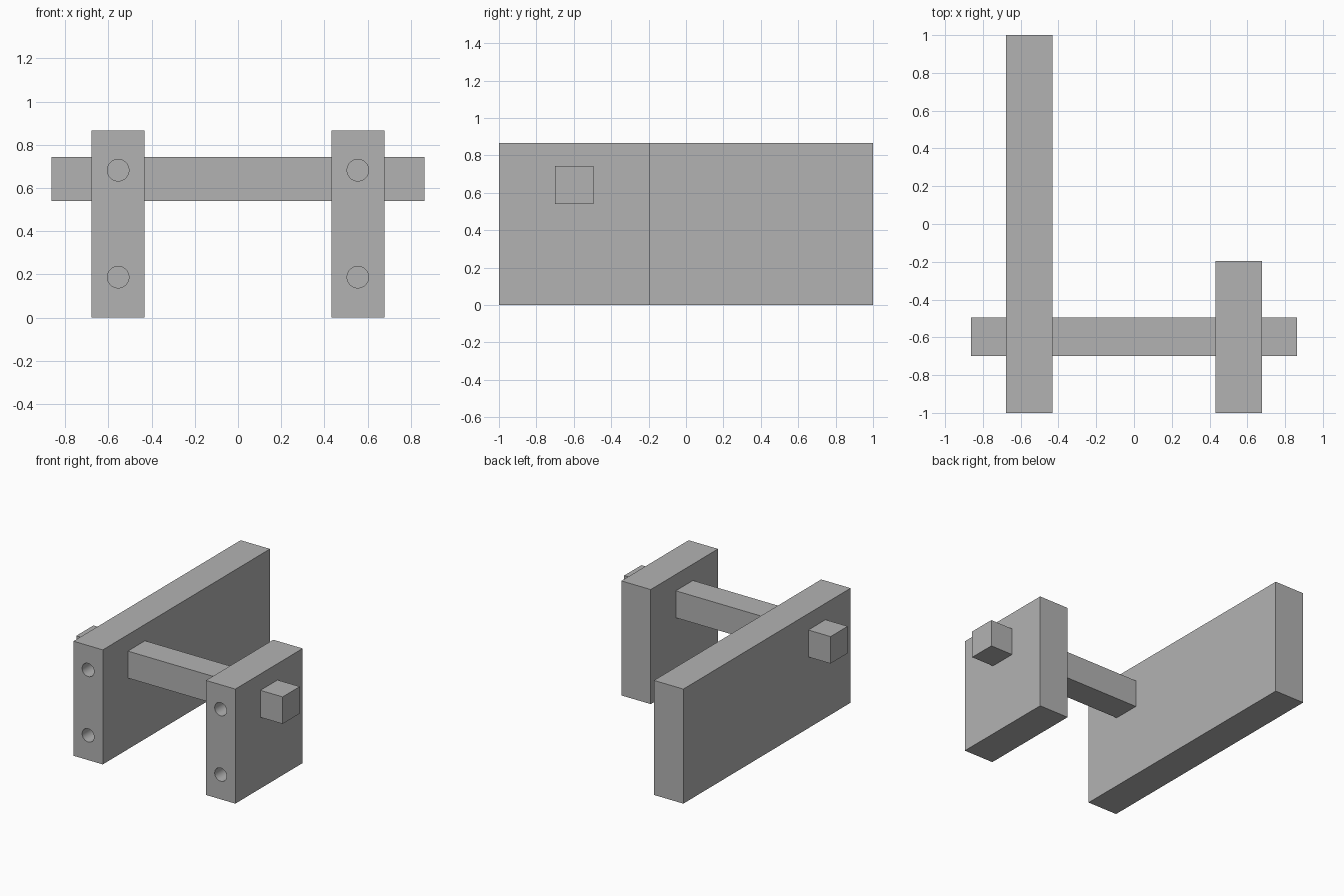
import bpy
import math
from mathutils import Vector

cube = bpy.data.objects.get("Cube")
if cube:
    bpy.data.objects.remove(cube, do_unlink=True)

# Single plain grey
GREY = (0.45, 0.45, 0.45, 1.0)
grey = bpy.data.materials.new("plain_grey")
grey.use_nodes = True
grey.diffuse_color = GREY
grey.node_tree.nodes["Principled BSDF"].inputs["Base Color"].default_value = GREY


def box(name, low, high):
    """Axis-aligned block between two corners."""
    low, high = Vector(low), Vector(high)
    bpy.ops.mesh.primitive_cube_add(size=1, location=(low + high) / 2)
    obj = bpy.context.object
    obj.name = name
    obj.scale = high - low
    bpy.ops.object.transform_apply(location=False, rotation=False, scale=True)
    obj.data.materials.append(grey)
    return obj


def drill(board, x, z, radius=0.05, depth=0.25):
    """Blind round hole in the front end of a board."""
    bpy.ops.mesh.primitive_cylinder_add(
        vertices=48, radius=radius, depth=2 * depth,
        location=(x, -1, z), rotation=(math.pi / 2, 0, 0))
    cutter = bpy.context.object
    cutter.hide_render = True
    cutter.data.materials.append(grey)
    hole = board.modifiers.new("hole", "BOOLEAN")
    hole.operation = "DIFFERENCE"
    hole.solver = "EXACT"
    hole.object = cutter
    bpy.ops.object.select_all(action="DESELECT")
    bpy.context.view_layer.objects.active = board
    board.select_set(True)
    bpy.ops.object.modifier_apply(modifier=hole.name)
    bpy.data.objects.remove(cutter, do_unlink=True)


# Long and short upright boards, each with two holes in the front end
HEIGHT = 0.867
for name, x, back in (("long_board", -0.555, 1.0), ("short_board", 0.555, -0.195)):
    board = box(name, (x - 0.123, -1, 0), (x + 0.123, back, HEIGHT))
    for z in (0.187, 0.682):
        drill(board, x, z)
    bpy.ops.object.shade_smooth_by_angle(angle=math.radians(30))

# Square bar running through both boards
box("cross_bar", (-0.864, -0.7, 0.539), (0.864, -0.495, 0.743))
